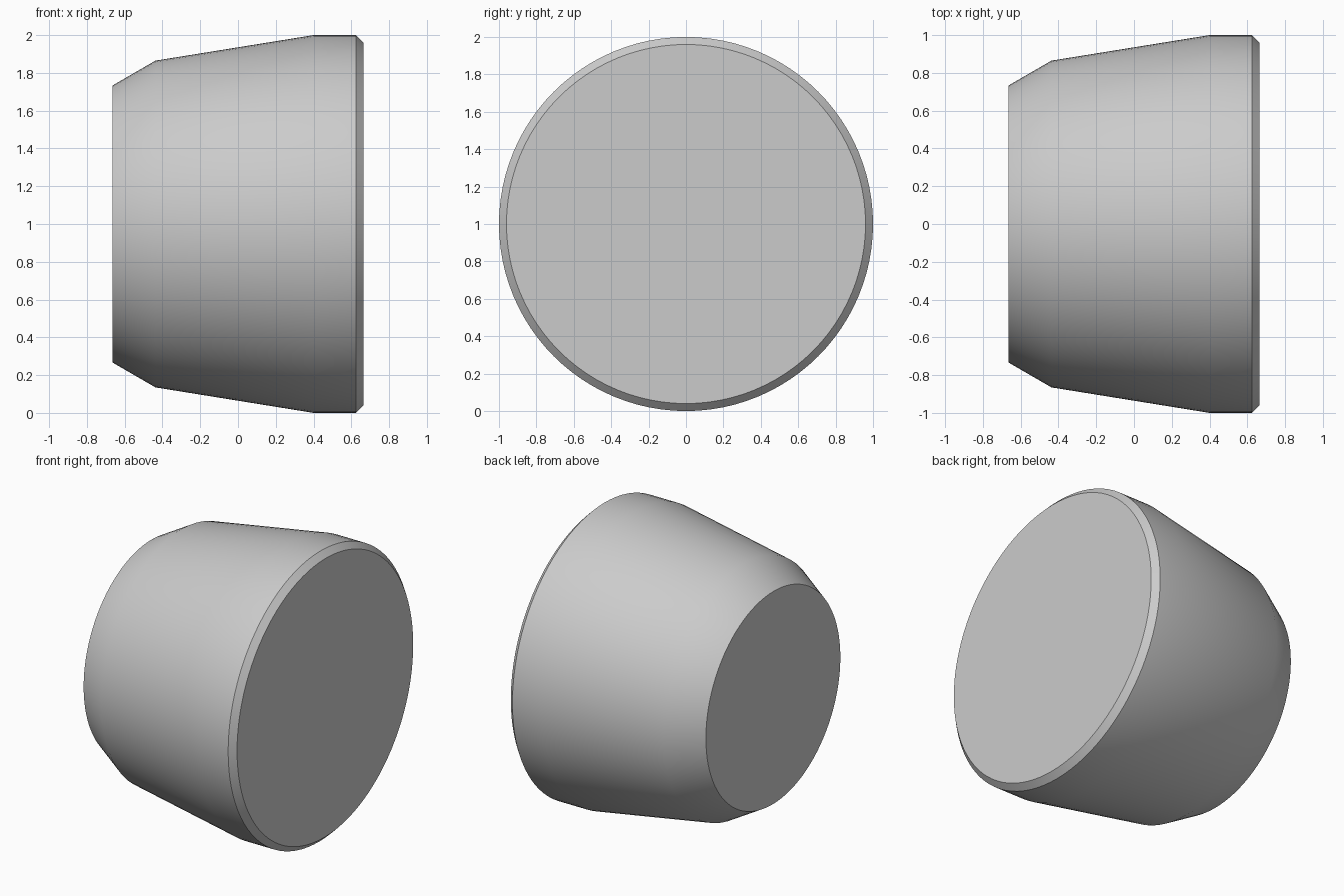
import bpy, bmesh, math
from mathutils import Matrix, Vector

cube = bpy.data.objects.get("Cube")
if cube:
    bpy.data.objects.remove(cube, do_unlink=True)

SEGMENTS = 96
# Profile as (position along x, radius)
PROFILE = [(-0.665, 0.733), (-0.437, 0.865), (0.40, 1.0), (0.625, 1.0), (0.665, 0.96)]

# Plain grey material
grey = bpy.data.materials.new("light grey")
grey.use_nodes = True
colour = (0.6, 0.6, 0.6, 1)
grey.diffuse_color = colour
grey.node_tree.nodes["Principled BSDF"].inputs["Base Color"].default_value = colour

# Turned body: one ring per profile point, bridged and capped
bm = bmesh.new()
rings = []
for x, r in PROFILE:
    angles = [2 * math.pi * i / SEGMENTS for i in range(SEGMENTS)]
    rings.append([bm.verts.new((x, r * math.cos(a), 1 + r * math.sin(a))) for a in angles])
for a, b in zip(rings, rings[1:]):
    for i in range(SEGMENTS):
        j = (i + 1) % SEGMENTS
        bm.faces.new((a[i], a[j], b[j], b[i]))
bm.faces.new(rings[0])
bm.faces.new(rings[-1])
bmesh.ops.recalc_face_normals(bm, faces=bm.faces)

mesh = bpy.data.meshes.new("tapered_plug")
bm.to_mesh(mesh)
bm.free()
mesh.materials.append(grey)
plug = bpy.data.objects.new("tapered_plug", mesh)
bpy.context.collection.objects.link(plug)

# Smooth sides with crisp rims
bpy.ops.object.select_all(action="DESELECT")
plug.select_set(True)
bpy.context.view_layer.objects.active = plug
bpy.ops.object.shade_smooth_by_angle(angle=math.radians(30))
